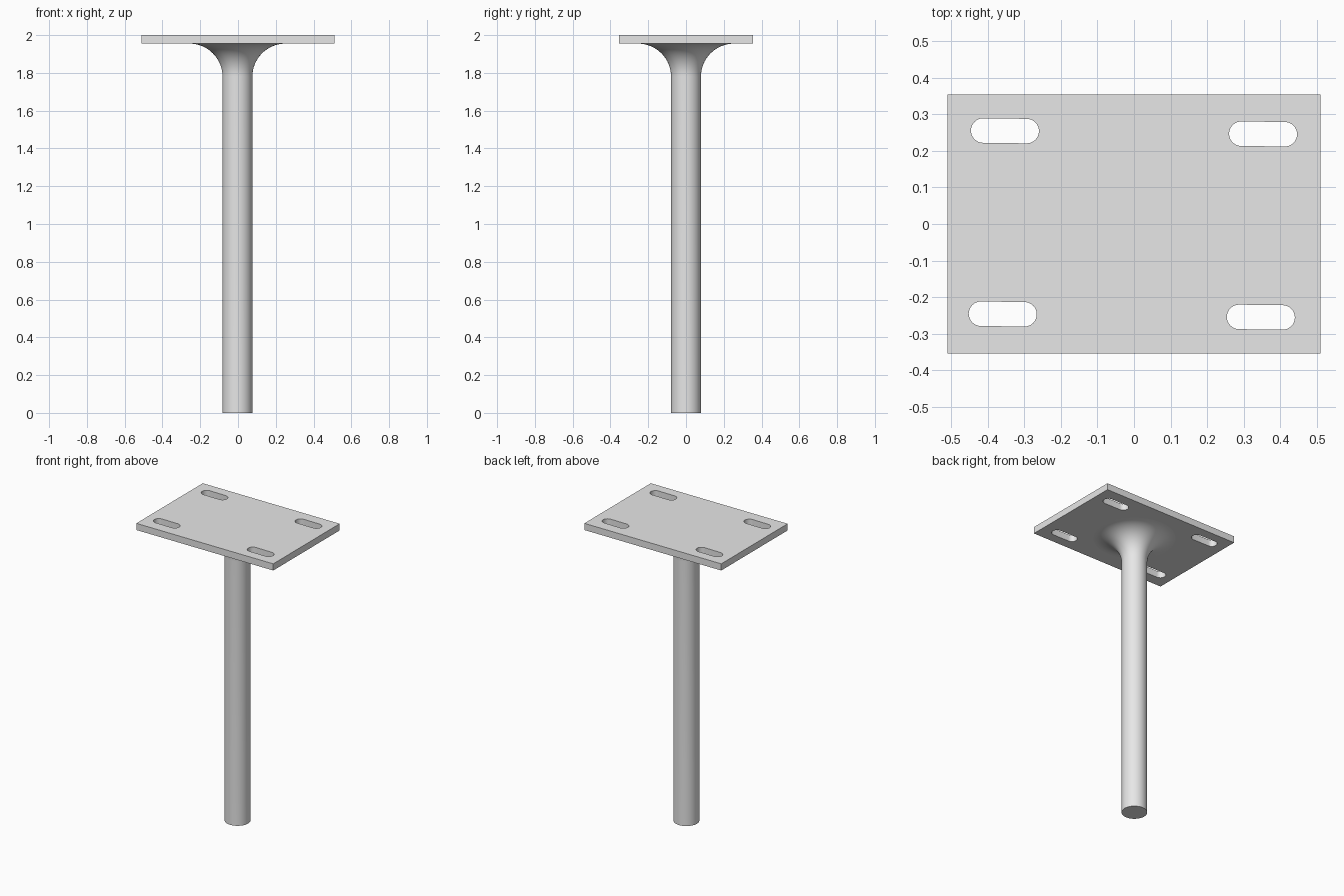
import bpy, bmesh, math
from mathutils import Matrix, Vector

if "Cube" in bpy.data.objects:
    bpy.data.objects.remove(bpy.data.objects["Cube"])

grey = bpy.data.materials.new("light grey")
grey.diffuse_color = (0.8, 0.8, 0.8, 1)
grey.use_nodes = True
grey.node_tree.nodes["Principled BSDF"].inputs["Base Color"].default_value = grey.diffuse_color

PLATE_BOTTOM, TOP = 1.955, 2.0
CX = -0.003  # post and slot pattern sit slightly off the plate centre


def finish(obj):
    obj.data.materials.clear()
    obj.data.materials.append(grey)
    bpy.ops.object.select_all(action='DESELECT')
    obj.select_set(True)
    bpy.context.view_layer.objects.active = obj
    bpy.ops.object.shade_smooth_by_angle(angle=math.radians(35))


def slot(cx, cy, half=0.0595, r=0.0335, n=16):
    """Outline of a round-ended slot."""
    pts = []
    for side, start in ((1, -90), (-1, 90)):
        for i in range(n + 1):
            a = math.radians(start + 180 * i / n)
            pts.append(Vector((cx + side * half + r * math.cos(a), cy + r * math.sin(a), 0)))
    return pts


# Top plate: rectangle with four slots, filled and extruded
curve = bpy.data.curves.new("top_plate", 'CURVE')
curve.dimensions = '2D'
curve.fill_mode = 'BOTH'
curve.extrude = (TOP - PLATE_BOTTOM) / 2
outlines = [[Vector((x * 0.51, y * 0.3535, 0)) for x, y in ((-1, -1), (1, -1), (1, 1), (-1, 1))]]
turn = Matrix.Translation((CX, 0, 0)) @ Matrix.Rotation(math.radians(-0.7), 4, 'Z')
for sx in (-1, 1):
    for sy in (-1, 1):
        outlines.append([turn @ p for p in slot(sx * 0.353, sy * 0.2505)])
for pts in outlines:
    s = curve.splines.new('POLY')
    s.points.add(len(pts) - 1)
    for sp, p in zip(s.points, pts):
        sp.co = (p.x, p.y, 0, 1)
    s.use_cyclic_u = True
plate = bpy.data.objects.new("top_plate", curve)
bpy.context.collection.objects.link(plate)
bpy.context.view_layer.objects.active = plate
plate.select_set(True)
bpy.ops.object.convert(target='MESH')
plate = bpy.context.view_layer.objects.active
bm = bmesh.new()
bm.from_mesh(plate.data)
bmesh.ops.remove_doubles(bm, verts=bm.verts, dist=1e-5)
bmesh.ops.translate(bm, verts=bm.verts, vec=(0, 0, (PLATE_BOTTOM + TOP) / 2))
bmesh.ops.recalc_face_normals(bm, faces=bm.faces)
bm.to_mesh(plate.data)
bm.free()
finish(plate)

# Post: lathed solid rod that flares into the plate with a quarter-round fillet
R, F, SEG = 0.079, 0.175, 64
profile = [(R, 0)]
for i in range(17):
    a = math.radians(90 * i / 16)
    profile.append((R + F * (1 - math.cos(a)), PLATE_BOTTOM - F + F * math.sin(a)))
bm = bmesh.new()
rings = [[bm.verts.new((CX + r * math.cos(2 * math.pi * k / SEG),
                        r * math.sin(2 * math.pi * k / SEG), z)) for k in range(SEG)]
         for r, z in profile]
for lo, hi in zip(rings, rings[1:]):
    for k in range(SEG):
        j = (k + 1) % SEG
        bm.faces.new((lo[k], lo[j], hi[j], hi[k]))
bm.faces.new(rings[0][::-1])
mesh = bpy.data.meshes.new("post")
bm.to_mesh(mesh)
bm.free()
post = bpy.data.objects.new("post", mesh)
bpy.context.collection.objects.link(post)
finish(post)
